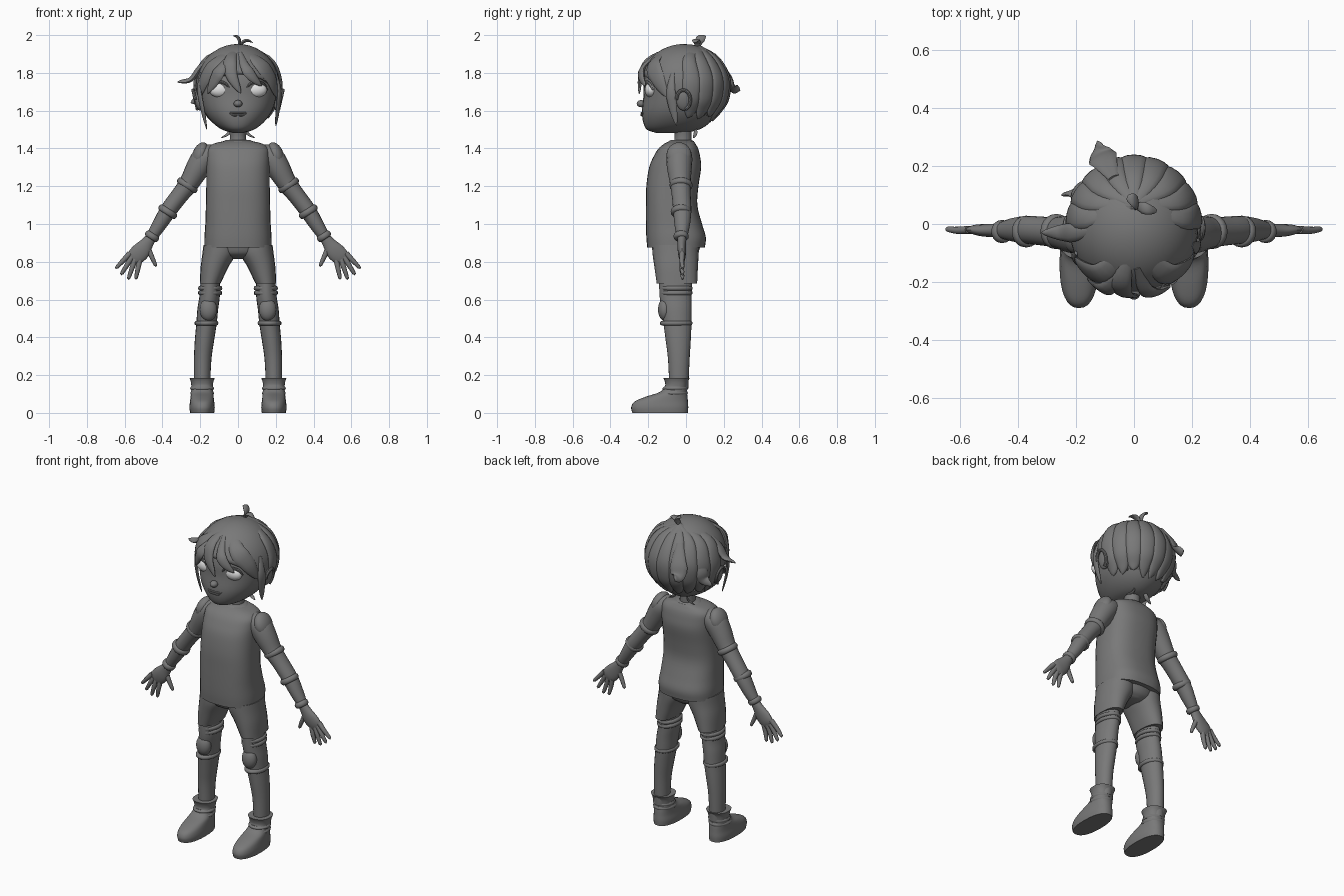
import bpy, bmesh, math, random
from mathutils import Vector, Matrix

random.seed(4)
cube = bpy.data.objects.get("Cube")
if cube:
    bpy.data.objects.remove(cube, do_unlink=True)


def material(name, value):
    mat = bpy.data.materials.new(name)
    mat.use_nodes = True
    colour = (value, value, value, 1)
    mat.diffuse_color = colour
    mat.node_tree.nodes["Principled BSDF"].inputs["Base Color"].default_value = colour
    return mat


GREY = material("mid grey", 0.19)
PALE = material("pale grey", 0.75)
HEAD = Vector((0, -.01, 1.73))
HAIR = Vector((.215, .228, .215))
FRONT = Vector((0, -1, 0))
UP = Vector((0, 0, 1))
parts = []


def finish(name, bm, mat=GREY):
    bmesh.ops.recalc_face_normals(bm, faces=bm.faces)
    mesh = bpy.data.meshes.new(name)
    bm.to_mesh(mesh)
    bm.free()
    mesh.materials.append(mat)
    ob = bpy.data.objects.new(name, mesh)
    bpy.context.collection.objects.link(ob)
    parts.append(ob)
    return ob


def refine(stations, steps):
    """Catmull-Rom interpolation of stations of any length."""
    pts = [Vector(s) for s in stations]
    pts = [2 * pts[0] - pts[1]] + pts + [2 * pts[-1] - pts[-2]]
    out = []
    for a, b, c, d in zip(pts, pts[1:], pts[2:], pts[3:]):
        for k in range(steps):
            t = k / steps
            out.append((2 * b + (c - a) * t + (2 * a - 5 * b + 4 * c - d) * t * t
                        + (3 * b - a - 3 * c + d) * t ** 3) / 2)
    return out + [pts[-2]]


def sweep(name, stations, side=1, ref=FRONT, flat=False, power=1, sides=20, steps=4):
    """Loft oval rings through stations (x, y, z, radius across, radius along ref)."""
    st = refine(stations, steps)
    cs = [Vector(s[:3]) for s in st]
    bm = bmesh.new()
    rings = []
    for i, s in enumerate(st):
        c = cs[i]
        tangent = UP if flat else (cs[min(i + 1, len(cs) - 1)] - cs[max(i - 1, 0)]).normalized()
        v = ref if ref else c - HEAD
        v = (v - tangent * v.dot(tangent)).normalized()
        u = tangent.cross(v)
        ring = []
        for k in range(sides):
            a = 2 * math.pi * k / sides
            ca, sa = (math.copysign(abs(f) ** power, f) for f in (math.cos(a), math.sin(a)))
            p = c + u * ca * max(s[3], .001) + v * sa * max(s[4], .001)
            ring.append(bm.verts.new((p.x * side, p.y, p.z)))
        rings.append(ring)
    for a, b in zip(rings, rings[1:]):
        for k in range(sides):
            j = (k + 1) % sides
            bm.faces.new((a[k], a[j], b[j], b[k]))
    bm.faces.new(rings[0])
    bm.faces.new(rings[-1])
    return finish(name, bm)


def body(name, levels, side=1, cx=0, power=1, sides=32):
    """Upright loft from levels of (height, half width, front y, back y)."""
    return sweep(name, [(cx, (f + b) / 2, z, w, (b - f) / 2) for z, w, f, b in levels],
                 side, flat=True, power=power, sides=sides)


def ball(name, centre, radii, side=1, tilt=0, mat=GREY):
    bm = bmesh.new()
    bmesh.ops.create_uvsphere(bm, u_segments=24, v_segments=14, radius=1)
    place = Matrix.Translation(centre) @ Matrix.Rotation(tilt, 4, 'Y') @ Matrix.Diagonal((*radii, 1))
    bm.transform(Matrix.Scale(side, 4, (1, 0, 0)) @ place)
    return finish(name, bm, mat)


def lock(name, path, width, thick=.016, side=1, ref=None):
    """Leaf-shaped hair lock, narrow at the root and pointed at the tip."""
    pts = refine(path, 5)
    n = len(pts) - 1
    st = []
    for i, p in enumerate(pts):
        t = i / n
        f = min(1, .35 + 1.4 * t) * (1 - t ** 3) ** .7
        st.append((*p, width * f, thick * (.2 + .8 * f)))
    return sweep(name, st, side, ref=ref, sides=12, steps=1)


def on_head(azimuth, polar, lift=0):
    r = HAIR + Vector((lift, lift, lift))
    return HEAD + Vector((r.x * math.sin(polar) * math.sin(azimuth),
                          -r.y * math.sin(polar) * math.cos(azimuth), r.z * math.cos(polar)))


# Shirt, neck and collar
body("shirt", [(.875, .178, -.205, .1), (.93, .178, -.21, .105), (1, .173, -.212, .085),
               (1.1, .17, -.212, .06), (1.2, .168, -.21, .066), (1.3, .168, -.195, .08),
               (1.36, .168, -.17, .074), (1.4, .162, -.145, .064), (1.425, .13, -.115, .05),
               (1.44, .07, -.085, .04)], power=.78)
body("collar", [(1.425, .08, -.095, .045), (1.437, .078, -.092, .042), (1.445, .062, -.08, .03)])
body("neck", [(1.4, .05, -.07, .03), (1.46, .043, -.06, .03), (1.52, .05, -.07, .03)])
body("shorts_seat", [(.815, .05, -.1, .03), (.84, .14, -.16, .06), (.89, .165, -.18, .08)])

for side, label in ((1, "left_"), (-1, "right_")):
    # Arm with sleeve bands and shoulder pad
    sweep(label + "arm", [(.11, -.035, 1.375, .045, .055), (.17, -.035, 1.355, .066, .068),
                          (.21, -.035, 1.3, .064, .066), (.26, -.03, 1.215, .052, .055),
                          (.31, -.025, 1.15, .046, .05), (.37, -.02, 1.07, .044, .048),
                          (.42, -.02, .99, .037, .04), (.465, -.022, .92, .028, .025)], side)
    ball(label + "shoulder_pad", (.2, -.037, 1.365), (.042, .066, .07), side, tilt=-.35)
    for k, (x, z, r) in enumerate(((.268, 1.205, .052), (.372, 1.065, .046), (.455, .935, .031))):
        dx, dz = .009, -.014
        sweep(label + "arm_band_%d" % k, [(x - dx, -.026, z - dz, r, r), (x - dx / 2, -.026, z - dz / 2, r + .008, r + .008),
              (x + dx / 2, -.026, z + dz / 2, r + .008, r + .008), (x + dx, -.026, z + dz, r, r)], side, steps=2)

    # Hand
    sweep(label + "palm", [(.455, -.022, .935, .026, .024), (.48, -.022, .9, .034, .023),
                           (.51, -.022, .86, .047, .022), (.54, -.02, .83, .046, .018),
                           (.56, -.02, .81, .036, .01)], side)
    fingers = {"index": ((.52, .81), (.54, .715)), "middle": ((.545, .815), (.578, .715)),
               "ring": ((.562, .825), (.615, .738)), "little": ((.572, .845), (.642, .77)),
               "thumb": ((.48, .88), (.437, .783))}
    for finger, ((x, z), (tx, tz)) in fingers.items():
        sweep(label + finger, [(x, -.02, z, .015, .014), ((x + tx) / 2, -.022, (z + tz) / 2, .013, .013),
                               (tx, -.018, tz, .009, .009), (tx, -.018, tz - .004, .003, .003)], side, sides=10)

    # Shorts leg and leg
    sweep(label + "shorts_leg", [(.095, -.055, .89, .088, .125), (.1, -.055, .84, .089, .122),
                                 (.125, -.052, .77, .073, .115), (.147, -.048, .685, .055, .107)],
          side, flat=True, power=.9)
    sweep(label + "leg", [(.147, -.055, .72, .05, .088), (.15, -.055, .62, .054, .085),
                          (.16, -.05, .55, .055, .08), (.167, -.045, .47, .054, .074),
                          (.178, -.041, .38, .051, .066), (.187, -.038, .28, .046, .057),
                          (.19, -.038, .13, .042, .05)], side, flat=True)
    for k, (x, z, r) in enumerate(((.147, .66, .056), (.148, .635, .056), (.167, .475, .055))):
        sweep(label + "leg_band_%d" % k, [(x, -.052, z - .012, r, r + .022), (x, -.052, z - .006, r + .007, r + .03),
              (x, -.052, z + .006, r + .007, r + .03), (x, -.052, z + .012, r, r + .022)],
              side, flat=True, steps=2)
    ball(label + "knee_pad", (.157, -.112, .547), (.046, .036, .06), side)

    # Boot with straps
    body(label + "boot", [(0, .064, -.284, .01), (.03, .067, -.29, .012), (.06, .064, -.272, .01),
                          (.085, .061, -.215, .008), (.11, .058, -.14, .005), (.14, .057, -.112, .005),
                          (.165, .06, -.112, .01), (.185, .067, -.12, .02)], side, cx=.19, power=.85)
    for k, z in enumerate((.105, .13)):
        body(label + "boot_strap_%d" % k, [(z - .01, .058, -.14 + k * .02, .006), (z, .063, -.145 + k * .02, .01),
                                           (z + .01, .058, -.13 + k * .015, .006)], side, cx=.19)

    # Eye, lid and ear
    ball(label + "eye", (.095, -.184, 1.71), (.058, .034, .041), side, mat=PALE)
    sweep(label + "upper_lid", [(.036, -.215, 1.708, .003, .004), (.065, -.217, 1.742, .007, .008),
                                (.1, -.211, 1.753, .008, .008), (.137, -.191, 1.74, .007, .008),
                                (.156, -.175, 1.71, .003, .004)], side, sides=8)
    ball(label + "ear", (.212, -.012, 1.655), (.018, .04, .055), side, tilt=.2)
    rim = []
    for k in range(9):
        a = math.radians(-70 + 31 * k)
        rim.append((.226 + .012 * math.sin(a), -.014 + .037 * math.cos(a), 1.657 + .052 * math.sin(a), .009, .009))
    sweep(label + "ear_rim", rim, side, ref=Vector((1, 0, 0)), sides=8, steps=2)

    # Strands at the nape
    lock(label + "nape_strand", [(.03, .05, 1.53), (.05, .05, 1.48), (.09, .04, 1.455)], .014, .006, side)

# Head and face
body("head", [(1.483, .03, -.16, .0), (1.5, .085, -.207, .07), (1.54, .138, -.227, .13),
              (1.6, .181, -.233, .17), (1.68, .205, -.225, .19), (1.75, .207, -.224, .2),
              (1.82, .19, -.205, .185), (1.88, .145, -.16, .14), (1.92, .06, -.08, .06)], power=.95)
ball("nose", (0, -.236, 1.637), (.023, .025, .019))
for name, z, r in (("upper_lip", 1.588, .005), ("lower_lip", 1.577, .006)):
    sweep(name, [(-.05, -.225, 1.59, .001, .001), (-.025, -.233, z, r, r), (0, -.236, z, r, r),
                 (.025, -.233, z, r, r), (.05, -.225, 1.59, .001, .001)], sides=8)

# Hair cap: a shell with a raised edge over the face
bm = bmesh.new()
columns, rows = 48, 14
grid = []
for i in range(columns):
    az = 2 * math.pi * i / columns
    edge = 1.675 - .12 * (1 - math.cos(az)) / 2 + .12 * max(0, math.cos(az)) ** .7
    limit = math.acos((edge - HEAD.z) / HAIR.z)
    grid.append([bm.verts.new(on_head(az, limit * (j + 1) / rows, .008)) for j in range(rows)])
top = bm.verts.new(on_head(0, 0, .008))
for i in range(columns):
    a, b = grid[i], grid[(i + 1) % columns]
    bm.faces.new((top, a[0], b[0]))
    for j in range(rows - 1):
        bm.faces.new((a[j], a[j + 1], b[j + 1], b[j]))
shell = finish("hair_cap", bm).modifiers.new("thickness", 'SOLIDIFY')
shell.thickness = .014

# Overlapping locks fanning from the crown around the back
for k in range(9):
    az = math.radians(100 + 20 * k)
    reach = random.uniform(134, 146)
    path = [Vector((0, .07, 1.938))]
    path += [on_head(az, math.radians(p), .004) for p in (48, 78, 106, 126)]
    path.append(on_head(az + random.uniform(-.08, .08), math.radians(reach), .016))
    lock("back_lock_%d" % k, path, .054, .02)

# Fringe, side locks, flicks and crown sprout
lock("fringe_middle", [(0, -.06, 1.935), (-.04, -.19, 1.875), (-.035, -.238, 1.79), (.015, -.248, 1.69)], .04)
lock("fringe_left_inner", [(.01, -.15, 1.905), (.04, -.225, 1.83), (.075, -.236, 1.78), (.125, -.215, 1.73)], .034)
lock("fringe_right_inner", [(-.03, -.15, 1.9), (-.09, -.22, 1.82), (-.125, -.212, 1.76), (-.16, -.185, 1.69)], .04)
for side, label in ((1, "left"), (-1, "right")):
    lock("fringe_" + label, [(.02, -.08, 1.93), (.11, -.17, 1.855), (.175, -.15, 1.77), (.205, -.1, 1.67)], .055, side=side)
lock("side_lock_left", [(.2, -.07, 1.8), (.218, -.08, 1.71), (.212, -.07, 1.62), (.2, -.05, 1.52)], .03, .012)
lock("side_lock_right", [(-.2, -.1, 1.8), (-.205, -.12, 1.71), (-.188, -.13, 1.61), (-.165, -.12, 1.5)], .022, .01)
lock("flick_side", [(-.13, -.02, 1.9), (-.2, -.03, 1.83), (-.25, -.03, 1.765), (-.32, -.03, 1.752)], .036)
lock("flick_back", [(-.07, .16, 1.88), (-.1, .215, 1.79), (-.115, .24, 1.725), (-.125, .287, 1.708)], .055)
lock("flick_corner", [(-.14, .12, 1.83), (-.19, .12, 1.73), (-.2, .11, 1.67), (-.25, .1, 1.64)], .04)
lock("sprout_tall", [(0, .06, 1.935), (.008, .07, 1.968), (-.005, .085, 1.992), (-.025, .09, 1.996)], .01, .026, ref=FRONT)
lock("sprout_low", [(.01, .06, 1.935), (.025, .058, 1.962), (.05, .05, 1.972), (.078, .045, 1.96)], .01, .022, ref=FRONT)

# Smooth shading with crisp edges
for ob in bpy.context.selected_objects:
    ob.select_set(False)
for ob in parts:
    ob.select_set(True)
bpy.context.view_layer.objects.active = parts[0]
bpy.ops.object.shade_smooth_by_angle(angle=math.radians(40))
